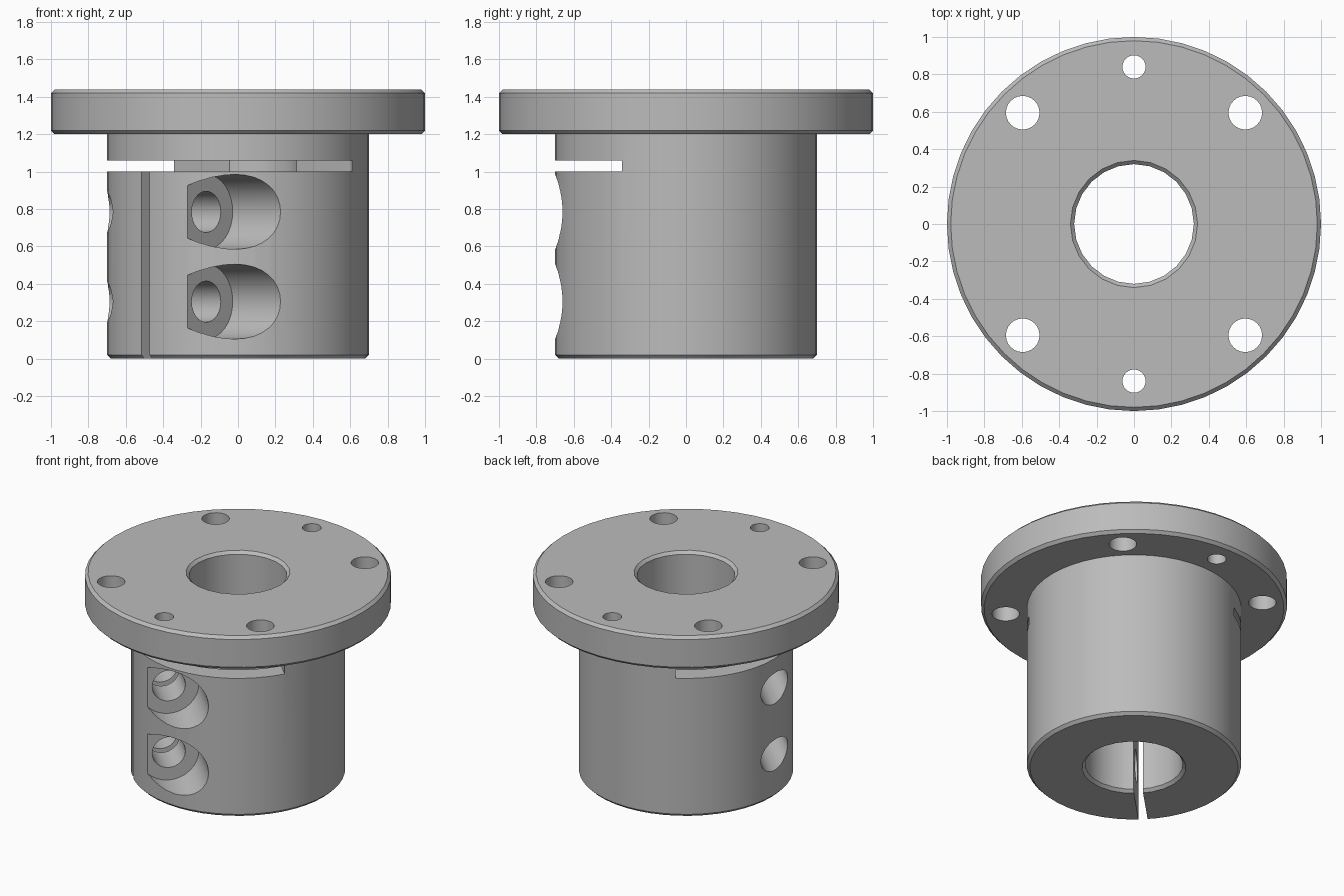
import bpy
import bmesh
import math
from mathutils import Matrix, Vector

cube = bpy.data.objects.get("Cube")
if cube:
    bpy.data.objects.remove(cube, do_unlink=True)

steel = bpy.data.materials.new("plain grey steel")
steel.use_nodes = True
grey = (0.5, 0.5, 0.5, 1)
steel.diffuse_color = grey
steel.node_tree.nodes["Principled BSDF"].inputs["Base Color"].default_value = grey

# Clamp frame: local x points out along the split, local y along the screws
clamp = Matrix.Rotation(math.radians(225), 4, "Z")


def to_object(name, bm):
    bmesh.ops.recalc_face_normals(bm, faces=bm.faces)
    mesh = bpy.data.meshes.new(name)
    bm.to_mesh(mesh)
    bm.free()
    mesh.materials.append(steel)
    obj = bpy.data.objects.new(name, mesh)
    bpy.context.scene.collection.objects.link(obj)
    return obj


def lathe(name, profile, steps):
    """Revolve (radius, z) points; the ends lie on the axis."""
    bm = bmesh.new()
    verts = [bm.verts.new((r, 0, z)) for r, z in profile]
    edges = [bm.edges.new(pair) for pair in zip(verts, verts[1:])]
    bmesh.ops.spin(bm, geom=verts + edges, cent=(0, 0, 0), axis=(0, 0, 1),
                   angle=math.tau, steps=steps, use_duplicate=False)
    bmesh.ops.remove_doubles(bm, verts=bm.verts, dist=0.0001)
    bmesh.ops.dissolve_limit(bm, angle_limit=0.01, verts=bm.verts, edges=bm.edges)
    return to_object(name, bm)


def box(name, low, high):
    """Box in the clamp frame."""
    low, high = Vector(low), Vector(high)
    bm = bmesh.new()
    bmesh.ops.create_cube(bm, size=1, matrix=clamp
                          @ Matrix.Translation((low + high) / 2)
                          @ Matrix.Diagonal((high - low).to_4d()))
    return to_object(name, bm)


def cylinder(name, radius, length, matrix, sides=32):
    bm = bmesh.new()
    bmesh.ops.create_cone(bm, cap_ends=True, segments=sides, radius1=radius,
                          radius2=radius, depth=length, matrix=matrix)
    return to_object(name, bm)


def screw_cut(name, radius, start, end, z):
    place = Matrix.Translation((0.506, (start + end) / 2, z))
    return cylinder(name, radius, end - start,
                    clamp @ place @ Matrix.Rotation(math.pi / 2, 4, "X"))


# Flange and sleeve in one turned solid, with chamfered rims
hub = lathe("flanged_clamp_hub", [
    (0, 0), (0.68, 0), (0.70, 0.02), (0.70, 1.2), (0.98, 1.2),
    (1, 1.22), (1, 1.42), (0.98, 1.44), (0, 1.44)], 48)

# Bore with chamfered mouths
cutters = [lathe("bore_cutter", [
    (0, -0.02), (0.36, -0.02), (0.32, 0.02), (0.32, 1.42),
    (0.36, 1.46), (0, 1.46)], 24)]

# Relief slot under the flange and the split of the clamp
cutters.append(box("relief_slot_cutter", (-0.19, -1, 1.0), (1, 1, 1.06)))
cutters.append(box("split_cutter", (0.1, -0.03, -0.1), (1, 0.03, 1.03)))

# Two clamp screw holes with counterbores
for z in (0.305, 0.785):
    cutters.append(screw_cut("screw_hole_cutter", 0.11, -1, 1, z))
    cutters.append(screw_cut("counterbore_cutter", 0.2, 0.266, 1, z))

# Flange holes: four mounting holes and two small ones
spots = [(x, y, 0.09) for x in (-0.595, 0.595) for y in (-0.595, 0.595)]
spots += [(0, y, 0.062) for y in (-0.84, 0.84)]
for x, y, radius in spots:
    cutters.append(cylinder("flange_hole_cutter", radius, 0.6,
                            Matrix.Translation((x, y, 1.32)), 24))

# Cut the solid, then discard the cutters
for cutter in cutters:
    cutter.hide_render = True
    cut = hub.modifiers.new(cutter.name, "BOOLEAN")
    cut.operation = "DIFFERENCE"
    cut.solver = "EXACT"
    cut.object = cutter
bpy.context.view_layer.update()
graph = bpy.context.evaluated_depsgraph_get()
finished = bpy.data.meshes.new_from_object(hub.evaluated_get(graph))
hub.modifiers.clear()
hub.data = finished
for cutter in cutters:
    bpy.data.objects.remove(cutter, do_unlink=True)

# Smooth round walls, sharp machined edges
bpy.ops.object.select_all(action="DESELECT")
hub.select_set(True)
bpy.context.view_layer.objects.active = hub
bpy.ops.object.shade_smooth_by_angle(angle=math.radians(25))
